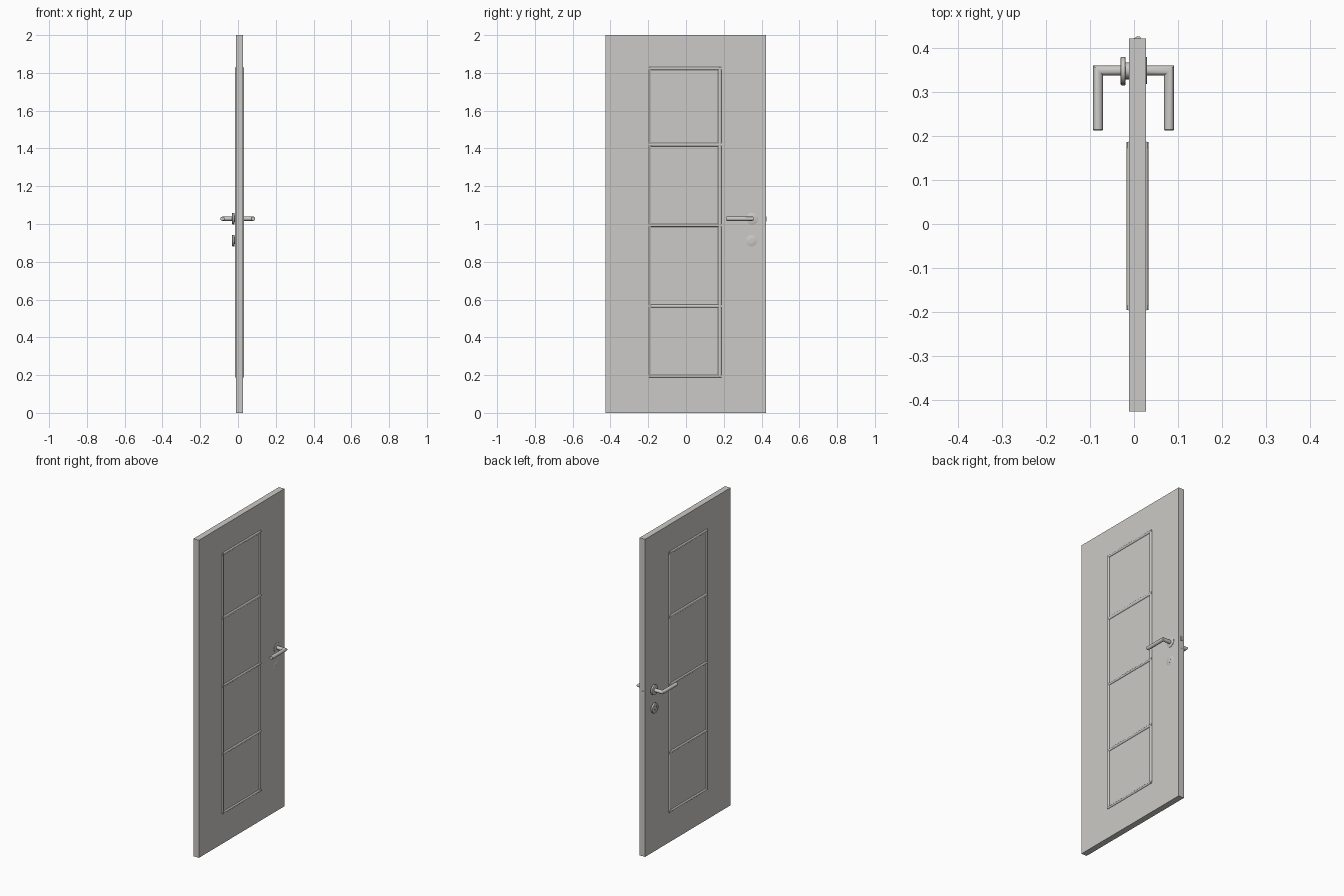
import bpy, bmesh, math
from mathutils import Vector

if "Cube" in bpy.data.objects:
    bpy.data.objects.remove(bpy.data.objects["Cube"])

grey = bpy.data.materials.new("warm_grey")
grey.diffuse_color = (0.6, 0.59, 0.57, 1)
grey.use_nodes = True
grey.node_tree.nodes["Principled BSDF"].inputs["Base Color"].default_value = grey.diffuse_color

X0, X1 = -0.011, 0.027          # door faces
LY, LZ = 0.350, 1.028           # lever axis
KY, KZ = 0.347, 0.912           # key rose axis


def finish(name, bm, smooth=True):
    bmesh.ops.recalc_face_normals(bm, faces=bm.faces)
    me = bpy.data.meshes.new(name)
    bm.to_mesh(me)
    bm.free()
    ob = bpy.data.objects.new(name, me)
    bpy.context.collection.objects.link(ob)
    me.materials.append(grey)
    if smooth:
        bpy.ops.object.select_all(action='DESELECT')
        ob.select_set(True)
        bpy.context.view_layer.objects.active = ob
        bpy.ops.object.shade_smooth_by_angle(angle=math.radians(35))
    return ob


def box(name, lo, hi):
    bm = bmesh.new()
    bmesh.ops.create_cube(bm, size=1)
    lo, hi = Vector(lo), Vector(hi)
    for v in bm.verts:
        v.co = (lo + hi) / 2 + v.co * (hi - lo)
    return finish(name, bm, False)


def loft(name, rings):
    """Skin closed rings of points and cap both ends."""
    bm = bmesh.new()
    rows = [[bm.verts.new(p) for p in r] for r in rings]
    n = len(rows[0])
    for a, b in zip(rows, rows[1:]):
        for i in range(n):
            j = (i + 1) % n
            bm.faces.new((a[i], a[j], b[j], b[i]))
    bm.faces.new(rows[0])
    bm.faces.new(rows[-1])
    return finish(name, bm)


def circle(n):
    return [(math.cos(2 * math.pi * i / n), math.sin(2 * math.pi * i / n)) for i in range(n)]


def lathe_x(name, y, z, profile, n=40):
    """Revolve (x, radius) pairs about an axis parallel to x."""
    return loft(name, [[(x, y + r * c, z + r * s) for c, s in circle(n)] for x, r in profile])


# Door slab
box("door_slab", (X0, -0.427, 0), (X1, 0.423, 2.0))

# Half-round mouldings on both faces
arc = [(math.cos(math.pi * i / 10), math.sin(math.pi * i / 10)) for i in range(11)]
uprights = [(-0.197, -0.184), (0.170, 0.188)]
rails = [(0.187, 0.201), (0.557, 0.573), (0.985, 1.000), (1.411, 1.430), (1.815, 1.831)]
for side, face, sx in (("back", X0, -1), ("front", X1, 1)):
    for k, (a, b) in enumerate(uprights):
        m, h = (a + b) / 2, (b - a) / 2
        loft(f"moulding_upright_{side}_{k}",
             [[(face + sx * 0.006 * s, m + h * c, z) for c, s in arc] for z in (0.19, 1.829)])
    for k, (a, b) in enumerate(rails):
        m, h = (a + b) / 2, (b - a) / 2
        loft(f"moulding_rail_{side}_{k}",
             [[(face + sx * 0.006 * s, y, m + h * c) for c, s in arc] for y in (-0.196, 0.187)])

# Lever handles with a mitred corner, one per side
R = 0.0112
for side, sx, xc in (("back", -1, 0.082), ("front", 1, 0.080)):
    ring = [(R * c, R * s) for c, s in circle(28)]
    neck = [(sx * 0.005, LY + a, LZ + b) for a, b in ring]
    mitre = [(sx * (xc + a), LY + a, LZ + b) for a, b in ring]
    end = [(sx * (xc + a), 0.215, LZ + b) for a, b in ring]
    tip = [(sx * (xc + a * 0.9), 0.2135, LZ + b * 0.9) for a, b in ring]
    loft(f"lever_{side}", [neck, mitre, end, tip])

# Roses: proud of the back face, almost flush in the front face
for name, y, z in (("lever_rose", LY, LZ), ("key_rose", KY, KZ)):
    dished = name == "key_rose"
    centre = [(-0.031, 0.017), (-0.027, 0.016)] if dished else []
    lathe_x(name + "_back", y, z, [(-0.010, 0.018), (-0.0195, 0.018), (-0.0195, 0.030),
            (-0.0205, 0.031), (-0.028, 0.031), (-0.030, 0.030), (-0.031, 0.028)] + centre)
    out = 0.0276 if dished else 0.0300
    lathe_x(name + "_front", y, z, [(0.020, 0.031), (out - 0.001, 0.031), (out, 0.029)])

# Lock cylinder: round barrel over a narrow block
for side, a, b in (("back", -0.029, -0.012), ("front", 0.020, 0.0282)):
    lathe_x(f"lock_barrel_{side}", KY, KZ + 0.004, [(a, 0.0075), (b, 0.0075)], 24)
    box(f"lock_body_{side}", (a, KY - 0.0045, KZ - 0.012), (b, KY + 0.0045, KZ + 0.002))

# Slanted latch and flat bolt on the closing edge
section = [(0.000, 0.415), (0.000, 0.4235), (0.007, 0.4272), (0.014, 0.4272), (0.016, 0.415)]
loft("latch", [[(x, y, z) for x, y in section] for z in (1.014, 1.040)])
box("bolt", (0.003, 0.415, 0.965), (0.013, 0.4238, 0.998))
